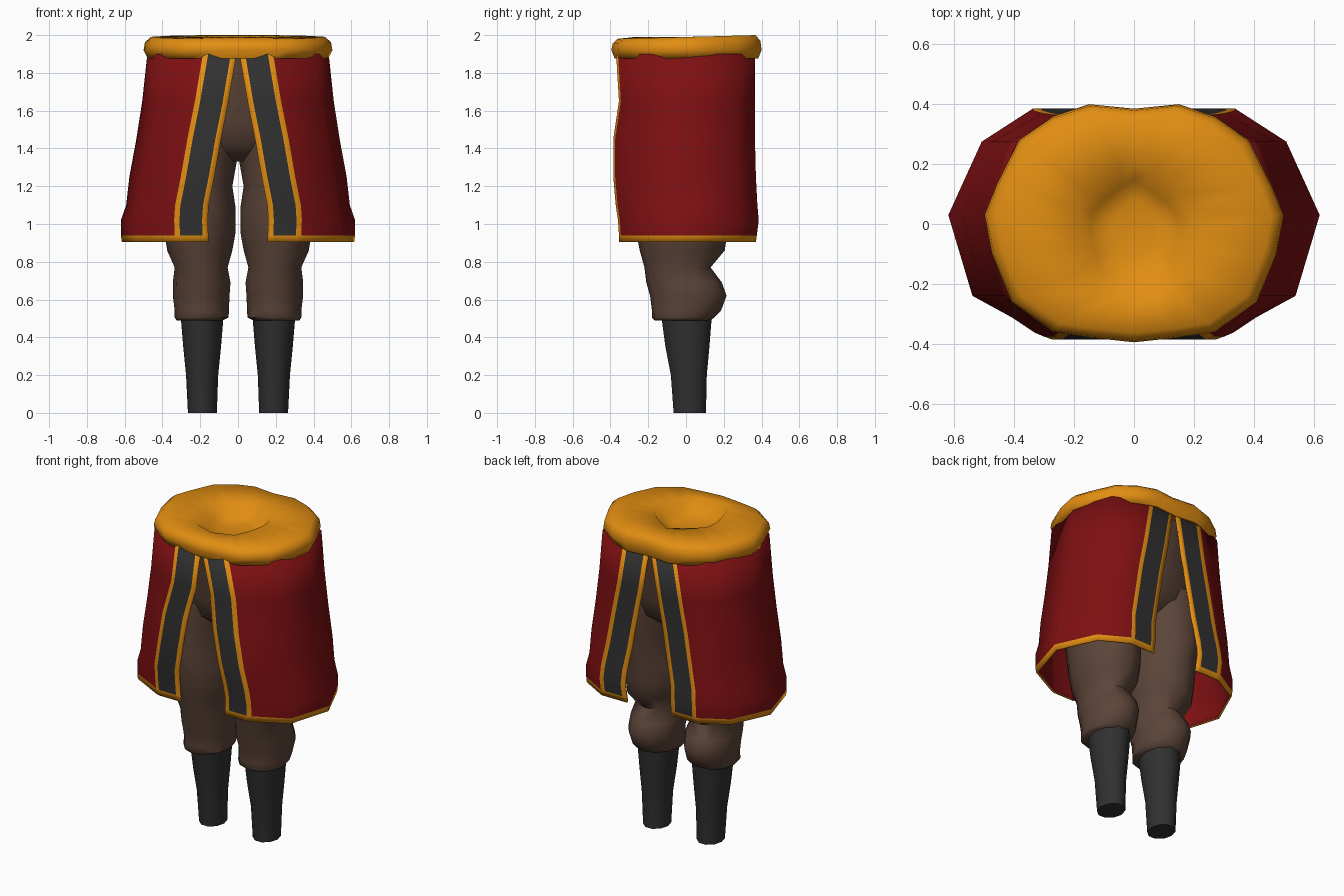
import bpy, bmesh, math

if "Cube" in bpy.data.objects:
    bpy.data.objects.remove(bpy.data.objects["Cube"])


def material(name, rgb):
    m = bpy.data.materials.new(name)
    m.diffuse_color = (*rgb, 1)
    m.use_nodes = True
    m.node_tree.nodes["Principled BSDF"].inputs["Base Color"].default_value = m.diffuse_color
    return m


GOLD = material("gold", (0.76, 0.27, 0.006))
DARK = material("charcoal", (0.03, 0.03, 0.03))
RED = material("deep red", (0.21, 0.005, 0.006))
BROWN = material("brown", (0.105, 0.058, 0.04))


def finish(name, bm, mats, angle=60):
    me = bpy.data.meshes.new(name)
    bm.to_mesh(me)
    bm.free()
    for m in mats:
        me.materials.append(m)
    ob = bpy.data.objects.new(name, me)
    bpy.context.collection.objects.link(ob)
    bpy.ops.object.select_all(action='DESELECT')
    ob.select_set(True)
    bpy.context.view_layer.objects.active = ob
    bpy.ops.object.shade_smooth_by_angle(angle=math.radians(angle))
    return ob


def loft(name, rings, mat, angle=60):
    """Skin closed rings of points and cap both ends."""
    bm = bmesh.new()
    loops = [[bm.verts.new(p) for p in ring] for ring in rings]
    n = len(loops[0])
    for a, b in zip(loops, loops[1:]):
        for i in range(n):
            j = (i + 1) % n
            bm.faces.new((a[i], a[j], b[j], b[i]))
    bm.faces.new(loops[0][::-1])
    bm.faces.new(loops[-1])
    bmesh.ops.recalc_face_normals(bm, faces=bm.faces)
    return finish(name, bm, [mat], angle)


def oval(z, x0, x1, y0, y1, n):
    cx, cy, rx, ry = (x0 + x1) / 2, (y0 + y1) / 2, (x1 - x0) / 2, (y1 - y0) / 2
    return [(cx + rx * math.cos(2 * math.pi * i / n),
             cy + ry * math.sin(2 * math.pi * i / n), z) for i in range(n)]


def mirror_x(ob):
    ob.modifiers.new("mirror", 'MIRROR').use_mirror_merge = False


# Coat skirt: one panel from front slit round to back slit, mirrored.
# Row: z, slit x, side x, front y, back y
rows = [(0.905, 0.155, 0.615, -0.355, 0.37),
        (0.94, 0.157, 0.62, -0.355, 0.375),
        (1.02, 0.16, 0.62, -0.36, 0.385),
        (1.10, 0.155, 0.592, -0.372, 0.378),
        (1.25, 0.125, 0.575, -0.385, 0.37),
        (1.45, 0.09, 0.538, -0.385, 0.365),
        (1.65, 0.05, 0.507, -0.355, 0.365),
        (1.90, 0.008, 0.48, -0.37, 0.365)]
trim = (0, 0.03, 0.15, 0.178)
bm = bmesh.new()
grid = []
for z, w, rx, yf, yb in rows:
    front = [(w + t, yf + 0.01 * (t > 0.16)) for t in trim]
    side = [(0.87 * rx, -0.24), (rx, 0.03), (0.82 * rx, 0.275)]
    back = [(w + t, yb) for t in reversed(trim)]
    grid.append([bm.verts.new((x, y, z)) for x, y in front + side + back])
cols = len(grid[0])
for r in range(len(rows) - 1):
    for c in range(cols - 1):
        f = bm.faces.new((grid[r][c], grid[r][c + 1], grid[r + 1][c + 1], grid[r + 1][c]))
        k = min(c, cols - 2 - c)
        f.material_index = 0 if r == 0 or k in (0, 2) else 1 if k == 1 else 2
skirt = finish("coat_skirt", bm, [GOLD, DARK, RED])
sol = skirt.modifiers.new("cloth thickness", 'SOLIDIFY')
sol.thickness = 0.012
sol.offset = -1
sol.material_offset = 2
mirror_x(skirt)

# Waistband: rounded rim with a shallow bowl in the middle
rim_half = [(0, -0.395), (0.14, -0.38), (0.27, -0.36), (0.41, -0.26), (0.475, -0.1),
            (0.5, 0.03), (0.46, 0.13), (0.385, 0.28), (0.27, 0.36), (0.15, 0.4), (0, 0.385)]
hole_half = [(0, -0.27), (0.07, -0.245), (0.13, -0.225), (0.165, -0.15), (0.185, -0.08),
             (0.195, -0.02), (0.185, 0.05), (0.14, 0.1), (0.09, 0.14), (0.045, 0.17), (0, 0.2)]


def whole(half):
    return half + [(-x, y) for x, y in reversed(half[1:-1])]


rim, hole = whole(rim_half), whole(hole_half)


def band(outline, s, z, tilt=0.0):
    return [(x * s, y * s, z + tilt * (y - 0.4)) for x, y in outline]


loft("waistband", [band(rim, 0.8, 1.885), band(rim, 0.955, 1.875), band(rim, 1.0, 1.92),
                   band(rim, 0.985, 1.97, 0.02), band(rim, 0.92, 2.0, 0.025),
                   band(hole, 1.0, 1.99), band(hole, 0.75, 1.93),
                   band(hole, 0.4, 1.91)], GOLD, 75)

# Trousers: hips plus two baggy legs gathered below the knee
loft("hips", [oval(z, -x, x, y0, y1, 16) for z, x, y0, y1 in [
    (1.33, 0.2, -0.14, 0.14), (1.42, 0.36, -0.25, 0.25), (1.55, 0.39, -0.28, 0.28),
    (1.7, 0.4, -0.3, 0.3), (1.89, 0.42, -0.32, 0.32)]], BROWN)
leg = loft("trouser_leg", [oval(z, x0, x1, y0, y1, 12) for z, x0, x1, y0, y1 in [
    (0.49, 0.08, 0.325, -0.165, 0.13), (0.505, 0.05, 0.335, -0.18, 0.15),
    (0.54, 0.048, 0.335, -0.18, 0.185), (0.62, 0.045, 0.345, -0.19, 0.215),
    (0.69, 0.04, 0.345, -0.21, 0.19), (0.77, 0.055, 0.335, -0.22, 0.13),
    (0.86, 0.03, 0.375, -0.245, 0.205), (0.96, 0.012, 0.39, -0.265, 0.22),
    (1.08, 0.012, 0.40, -0.28, 0.23), (1.2, 0.03, 0.41, -0.285, 0.25),
    (1.34, 0.005, 0.40, -0.28, 0.26), (1.5, -0.03, 0.39, -0.27, 0.26)]], BROWN)
mirror_x(leg)

# Boots: tapered shafts
boot = loft("boot", [oval(z, x0, x1, y0, y1, 10) for z, x0, x1, y0, y1 in [
    (0.0, 0.112, 0.265, -0.07, 0.11), (0.2, 0.105, 0.275, -0.085, 0.115),
    (0.35, 0.09, 0.29, -0.115, 0.13), (0.53, 0.075, 0.305, -0.14, 0.145)]], DARK)
mirror_x(boot)
